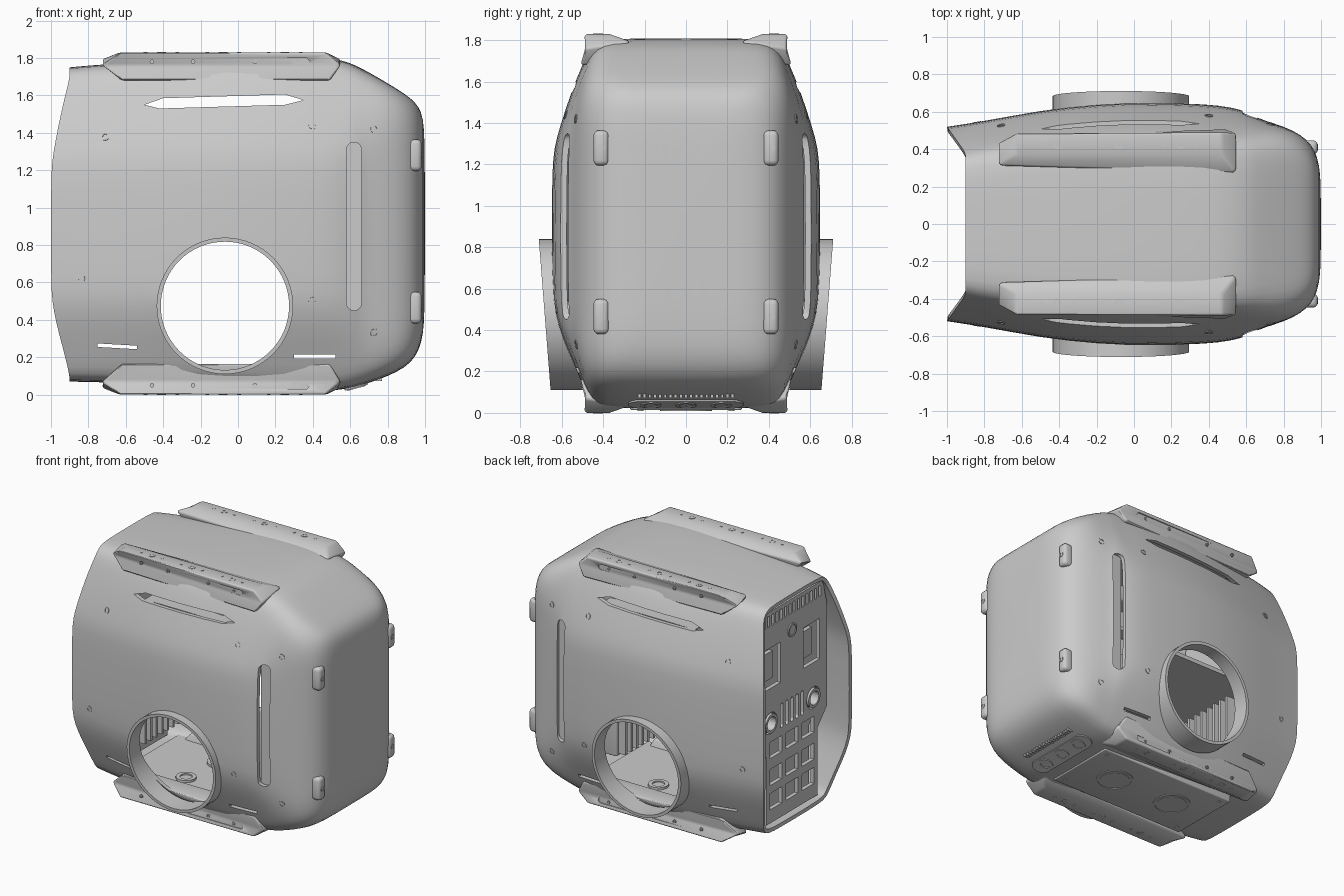
import bpy, bmesh, math
from mathutils import Vector

if "Cube" in bpy.data.objects:
    bpy.data.objects.remove(bpy.data.objects["Cube"])

grey = bpy.data.materials.new("housing grey")
grey.diffuse_color = (0.6, 0.6, 0.6, 1)
grey.use_nodes = True
grey.node_tree.nodes["Principled BSDF"].inputs["Base Color"].default_value = grey.diffuse_color


def activate(ob):
    bpy.ops.object.select_all(action='DESELECT')
    ob.select_set(True)
    bpy.context.view_layer.objects.active = ob


def smooth(ob, angle=32):
    activate(ob)
    bpy.ops.object.shade_smooth_by_angle(angle=math.radians(angle))
    return ob


def make(name, bm):
    bmesh.ops.recalc_face_normals(bm, faces=bm.faces)
    me = bpy.data.meshes.new(name)
    bm.to_mesh(me)
    bm.free()
    me.materials.append(grey)
    ob = bpy.data.objects.new(name, me)
    bpy.context.collection.objects.link(ob)
    return ob


def apply(ob, kind, **settings):
    mod = ob.modifiers.new(kind, kind)
    for key, val in settings.items():
        setattr(mod, key, val)
    activate(ob)
    bpy.ops.object.modifier_apply(modifier=mod.name)


def cut(ob, cutter):
    apply(ob, 'BOOLEAN', object=cutter, operation='DIFFERENCE', solver='EXACT')
    bpy.data.objects.remove(cutter)


def loft(name, loops, cap=False, wrap=False, cap_first=False):
    bm = bmesh.new()
    rows = [[bm.verts.new(p) for p in lp] for lp in loops]
    n = len(rows[0])
    for a, b in list(zip(rows, rows[1:])) + ([(rows[-1], rows[0])] if wrap else []):
        for i in range(n):
            bm.faces.new((a[i], a[(i + 1) % n], b[(i + 1) % n], b[i]))
    if cap:
        bm.faces.new(rows[-1])
    if cap_first:
        bm.faces.new(rows[0])
    return make(name, bm)


def lathe(name, profile, center, normal, n=20):
    q = Vector(normal).to_track_quat('Z', 'Y')
    ring = [2 * math.pi * i / n for i in range(n)]
    loops = [[Vector(center) + q @ Vector((r * math.cos(a), r * math.sin(a), h)) for a in ring]
             for r, h in profile]
    return smooth(loft(name, loops, cap=True))


def prism(name, polys, lo, hi, axis):
    put = {'x': lambda p, t: (t, p[0], p[1]), 'y': lambda p, t: (p[0], t, p[1]),
           'z': lambda p, t: (p[0], p[1], t)}[axis]
    bm = bmesh.new()
    for poly in polys:
        a, b = ([bm.verts.new(put(p, t)) for p in poly] for t in (lo, hi))
        bm.faces.new(a)
        bm.faces.new(b[::-1])
        for i in range(len(a)):
            j = (i + 1) % len(a)
            bm.faces.new((a[i], b[i], b[j], a[j]))
    return make(name, bm)


def rect(cx, cy, w, h):
    return [(cx + i * w / 2, cy + j * h / 2) for i, j in ((-1, -1), (1, -1), (1, 1), (-1, 1))]


def stadium(cx, cy, w, h, n=8):
    # rounded slot outline, long side along whichever size is larger
    r, dx, dy = min(w, h) / 2, max(w - h, 0) / 2, max(h - w, 0) / 2
    pts = []
    for k in range(2 * n):
        a = 2 * math.pi * (k + 0.5) / (2 * n)
        c, s = math.cos(a), math.sin(a)
        pts.append((cx + r * c + math.copysign(dx, c), cy + r * s + math.copysign(dy, s)))
    return pts


def box(name, x0, x1, y0, y1, z0, z1, bevel=0.0):
    ob = prism(name, [[(x0, y0), (x1, y0), (x1, y1), (x0, y1)]], z0, z1, 'z')
    if bevel:
        apply(ob, 'BEVEL', width=bevel, segments=3)
        smooth(ob)
    return ob


# housing shell: faceted section blending into a rounded box at the closed end
facet = [(0, 1), (.5, 1), (.64, .992), (.72, .968), (.77, .93), (.845, .865), (.94, .76), (.985, .70), (1, .63),
         (1, .32), (.985, .26), (.93, .19), (.83, .11), (.75, .04), (.69, .01), (.55, 0), (0, 0)]
round_box = [(0, 1), (.5, 1), (.7, 1), (.83, .988), (.93, .955), (.98, .91), (1, .85), (1, .78), (1, .65),
             (1, .32), (1, .22), (1, .15), (.98, .09), (.93, .045), (.83, .012), (.6, 0), (0, 0)]
stations = [  # x, half width, bottom, top, blend
    (-1, .52, .07, 1.75, 0), (-.8, .55, .068, 1.76, 0), (-.5, .608, .06, 1.78, 0), (-.2, .642, .048, 1.80, 0),
    (.1, .652, .035, 1.81, 0), (.4, .64, .02, 1.81, 0), (.5, .627, .02, 1.80, 0), (.6, .605, .035, 1.775, .2),
    (.66, .565, .05, 1.745, .5), (.75, .538, .08, 1.695, .8), (.85, .502, .12, 1.635, 1),
    (.925, .452, .17, 1.585, 1), (.967, .395, .235, 1.54, 1), (.99, .32, .32, 1.48, 1), (1.0, .22, .45, 1.36, 1)]
loops = []
for x, w, zb, zt, t in stations:
    half = []
    for (u, v), (u2, v2) in zip(facet, round_box):
        y = w * (u + (u2 - u) * t)
        px = min(-.9, -1 + .71 * (.52 - y)) if x == -1 else x
        half.append((px, y, zb + (zt - zb) * (v + (v2 - v) * t)))
    loops.append(half + [(a, -b, c) for a, b, c in half[-2:0:-1]])
body = loft("housing_shell", loops, cap=True)
apply(body, 'SUBSURF', levels=1)
apply(body, 'SOLIDIFY', thickness=.028, offset=-1)

# openings through both sides
HX, HZ = -.07, .475
port = [(HX + .345 * math.cos(a), HZ + .345 * math.sin(a)) for a in [2 * math.pi * i / 64 for i in range(64)]]
vent = [(-.5, 1.55), (-.42, 1.53), (.25, 1.55), (.35, 1.575), (.25, 1.605), (-.4, 1.585)]
tilted = [(-.75, .255), (-.54, .243), (-.54, .262), (-.75, .274)]
cut(body, prism("side_openings", [port, vent, tilted, rect(.41, .205, .22, .022)], -1, 1, 'y'))
for s in (-1, 1):
    cut(body, prism("slot_cutter", [stadium(.62, .9, .08, .9)], s * .5, s * .8, 'y'))
smooth(body, 28)

for s in (-1, 1):
    side = "left" if s > 0 else "right"
    # recessed vertical grip and vent ledge
    box("grip_back_" + side, .57, .665, *sorted((s * .51, s * .545)), .43, 1.37)
    box("vent_ledge_" + side, -.42, .34, *sorted((s * .40, s * .495)), 1.50, 1.528)
    # collar around the side port, outer face leaning outwards at the top
    collar = []
    for r, face in ((.365, 0), (.365, 1), (.343, 1), (.343, 0)):
        lp = []
        for i in range(64):
            a = math.pi * i / 32
            z = HZ + r * math.sin(a)
            y = .655 + (z - .12) * .078 if face else .50 + (z - .12) * .165
            lp.append((HX + r * math.cos(a), s * y, z))
        collar.append(lp)
    smooth(loft("port_collar_" + side, collar, wrap=True))
    # skid rails, top and bottom: base, widest belt, flat running face
    for end, up, z1, base, belt_out, belt_in in (("top", 1, 1.83, 1.68, 1.76, 1.795),
                                                 ("bottom", -1, 0, .165, .07, .035)):
        rows = [[(-.62, .33, base), (.49, .33, base), (.49, .51, base), (-.62, .475, base)],
                [(-.73, .31, belt_in), (.55, .27, belt_in), (.55, .488, belt_out), (-.73, .435, belt_out)],
                [(-.63, .37, z1), (.47, .37, z1), (.47, .49, z1), (-.63, .49, z1)]]
        rail = loft(f"{end}_rail_{side}", [[(x, s * y, z) for x, y, z in r] for r in rows], True, False, True)
        apply(rail, 'BEVEL', width=.014, segments=3)
        zs = z1 - up * .05
        cut(rail, prism("rail_groove", [stadium(-.07, zs, .9, .042)], s * .479, s * .6, 'y'))
        smooth(rail)
        for x in (-.46, -.24, .09, .30):
            lathe("rail_side_screw", [(.012, -.005), (.012, .005), (.006, .005), (.006, -.002)],
                  (x, s * .479, zs), (0, s, 0), 12)
        for x in (-.41, -.08, .25):
            lathe("rail_bolt", [(.024, -.01), (.024, .002), (.013, .002), (.013, -.006)],
                  (x, s * .425, z1), (0, 0, up), 16)
            for d in (-.085, .085):
                lathe("rail_pin", [(.01, -.01), (.01, .002)], (x + d, s * .425, z1), (0, 0, up), 10)
    # end feet
    for z in (.465, 1.28):
        box("foot_" + side, .90, .982, *sorted((s * .372, s * .447)), z - .085, z + .085, .025)
        lathe("foot_screw", [(.018, -.01), (.018, .003), (.01, .003), (.01, -.004)], (.982, s * .41, z), (1, 0, 0), 14)
    # housing screws, set on the surface
    bpy.context.view_layer.update()
    for x, z in ((-.71, 1.38), (.4, 1.44), (.73, 1.42), (-.84, .62), (.4, .5), (.73, .33)):
        hit, loc, nor, _ = body.ray_cast(Vector((x, s * 2, z)), Vector((0, -s, 0)))
        if hit:
            lathe("housing_screw", [(.022, -.012), (.022, .004), (.013, .004), (.013, -.006)], loc, nor, 16)

# underside plate with two round covers and corner bolts
box("bottom_plate", -.62, .48, -.27, .27, .014, .08, .008)
for x in (-.33, .17):
    lathe("round_cover", [(.125, -.01), (.125, .005), (.115, .005), (.115, .001), (.1, .001), (.1, .004)],
          (x, 0, .014), (0, 0, -1), 32)
for x in (-.56, .42):
    for y in (-.22, .22):
        lathe("plate_bolt", [(.014, -.01), (.014, .004)], (x, y, .014), (0, 0, -1), 12)

# sloped socket pad and vent bars under the closed end
pad = prism("socket_pad", [stadium(0, 0, .13, .56)], -.02, .012, 'z')
pad.location, pad.rotation_euler = (.63, 0, .05), (math.pi, -.27, 0)
for y in (-.17, 0, .17):
    lathe("socket", [(.05, -.01), (.05, .017), (.034, .017), (.034, .012)], (.63, y, .05), (.27, 0, -1), 20)
for i in range(19):
    y = -.225 + i * .025
    box("underside_vent_bar", .735, .77, y - .007, y + .007, .072, .11)

# recessed equipment panel in the open end
outline = [(-.30, .12), (.30, .12), (.30, .62), (.41, .74), (.41, 1.50), (.36, 1.69),
           (-.36, 1.69), (-.41, 1.50), (-.41, .74), (-.30, .62)]
panel = prism("equipment_panel", [outline], -.87, -.84, 'x')
holes = [rect(s * .23, 1.27, .19, .30) for s in (-1, 1)]
holes += [rect(-.325 + i * .05, 1.62, .026, .08) for i in range(14)]
holes += [stadium(s * .25, .86, .16, .16) for s in (-1, 1)]
holes += [stadium(-.12 + i * .06, .87, .035, .18) for i in range(5)]
holes += [rect(y, .66, .14, .12) for y in (-.19, 0, .19)]
holes += [rect(y, z, .14, .12) for y in (-.19, 0, .19) for z in (.28, .46)]
cut(panel, prism("panel_cutter", holes, -.95, -.75, 'x'))
prism("panel_backing", [outline], -.80, -.79, 'x')
for s in (-1, 1):
    box("window_block", -.83, -.80, s * .23 - .06, s * .23 + .06, 1.16, 1.36)
    lathe("panel_tube", [(.07, 0), (.07, .08), (.05, .08), (.05, .02)], (-.80, s * .25, .86), (-1, 0, 0), 20)
lathe("panel_dial", [(.05, -.01), (.05, .008), (.038, .008), (.038, .002)], (-.87, 0, 1.46), (-1, 0, 0), 24)

# inner deck, shelf and equipment
box("inner_deck", -.74, .56, -.36, .36, .085, .112)
box("inner_shelf", -.74, .1, -.40, .40, .88, .91)
for x, y, r in ((-.25, .15, .09), (.05, -.15, .1), (.1, .18, .07), (-.3, -.18, .07)):
    lathe("deck_disc", [(r, 0), (r, .018), (r * .6, .018), (r * .6, .008)], (x, y, .11), (0, 0, 1), 24)
box("equipment_box", .36, .54, -.3, .3, .3, .85, .01)
for i in range(9):
    y = -.26 + i * .065
    box("cooling_fin", .30, .37, y, y + .02, .32, .8)
    box("rack_fin", -.79, -.58, y, y + .02, .32, .82)
